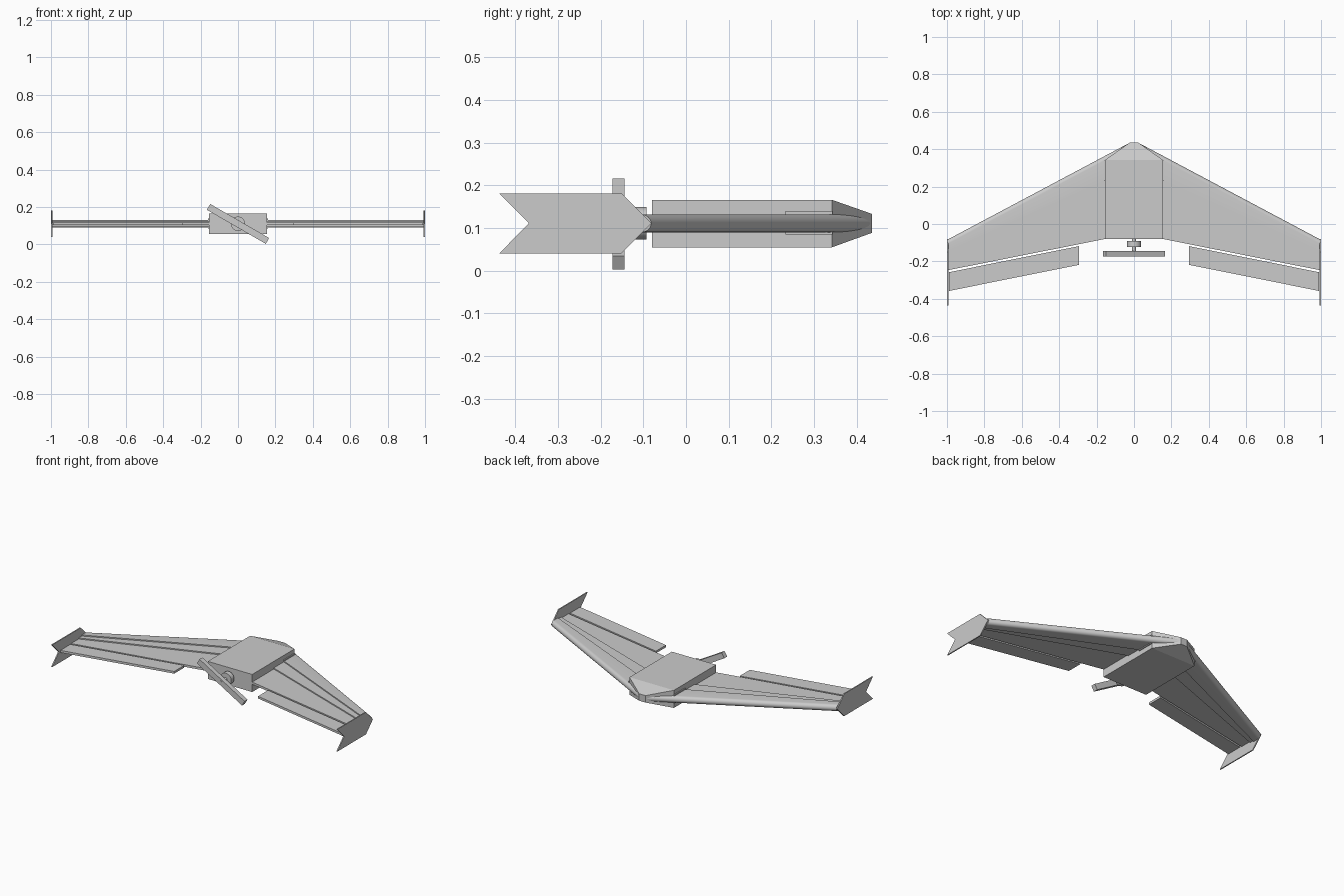
import bpy, bmesh, math
from mathutils import Matrix, Vector

if "Cube" in bpy.data.objects:
    bpy.data.objects.remove(bpy.data.objects["Cube"], do_unlink=True)

MID = 0.111  # height of the wing plane

grey = bpy.data.materials.new("light_grey")
grey.use_nodes = True
grey.diffuse_color = (0.6, 0.6, 0.6, 1)
grey.node_tree.nodes["Principled BSDF"].inputs["Base Color"].default_value = (0.6, 0.6, 0.6, 1)


def finish(name, bm, mirror=False, smooth=False):
    bmesh.ops.recalc_face_normals(bm, faces=bm.faces)
    mesh = bpy.data.meshes.new(name)
    bm.to_mesh(mesh)
    bm.free()
    mesh.materials.append(grey)
    ob = bpy.data.objects.new(name, mesh)
    bpy.context.collection.objects.link(ob)
    if smooth:
        bpy.ops.object.select_all(action='DESELECT')
        ob.select_set(True)
        bpy.context.view_layer.objects.active = ob
        bpy.ops.object.shade_smooth_by_angle(angle=math.radians(30))
    if mirror:
        mod = ob.modifiers.new("Mirror", 'MIRROR')
        mod.use_mirror_merge = False
    return ob


def loft(name, sections, **kw):
    """Join matching closed sections and cap both ends."""
    bm = bmesh.new()
    rings = [[bm.verts.new(p) for p in s] for s in sections]
    n = len(rings[0])
    for a, b in zip(rings, rings[1:]):
        for i in range(n):
            j = (i + 1) % n
            bm.faces.new((a[i], a[j], b[j], b[i]))
    bm.faces.new(rings[0])
    bm.faces.new(rings[-1])
    return finish(name, bm, **kw)


def rect(y, half_x, low, high):
    return [(-half_x, y, low), (half_x, y, low), (half_x, y, high), (-half_x, y, high)]


def box(name, size, centre, turn=0, **kw):
    bm = bmesh.new()
    m = Matrix.Translation(centre) @ Matrix.Rotation(turn, 4, 'Y') @ Matrix.Diagonal(Vector(size)).to_4x4()
    bmesh.ops.create_cube(bm, size=1, matrix=m)
    return finish(name, bm, **kw)


def cylinder(name, radius, y0, y1):
    bm = bmesh.new()
    m = Matrix.Translation((0, (y0 + y1) / 2, MID)) @ Matrix.Rotation(math.pi / 2, 4, 'X')
    bmesh.ops.create_cone(bm, cap_ends=True, segments=32, radius1=radius, radius2=radius,
                          depth=y1 - y0, matrix=m)
    return finish(name, bm, smooth=True)


# Fuselage pod with a tapered nose
loft("fuselage", [rect(-0.08, 0.155, 0.055, 0.166),
                  rect(0.342, 0.155, 0.055, 0.166),
                  rect(0.436, 0.022, 0.089, 0.133)])


# Swept wing: round leading edge, two steps down towards the trailing edge
def wing_section(x):
    def sweep(root, tip, x0=0.155):
        return root + (tip - root) * (x - x0) / (1 - x0)
    lead = sweep(0.436, -0.085, 0.02)
    step1, step2, trail = sweep(0.235, -0.145), sweep(0.135, -0.175), sweep(-0.08, -0.248)
    full, middle, thin = 0.021, 0.014, 0.007
    upper = [(trail, thin), (step2, thin), (step2, middle), (step1, middle), (step1, full)]
    arc = []
    for i in range(13):
        a = math.pi / 2 - math.pi * i / 12
        arc.append((lead - full * 1.13 * (1 - math.cos(a)), full * math.sin(a)))
    lower = [(y, -z) for y, z in reversed(upper)]
    return [(x, y, MID + z) for y, z in upper + arc + lower]


loft("wing", [wing_section(0.02), wing_section(0.994)], mirror=True, smooth=True)

# Thin collar where the wing meets the pod
box("wing_root_collar", (0.008, 0.11, 0.055), (0.157, 0.288, MID + 0.001), mirror=True)


# Elevons behind the trailing edge
def elevon_section(x, front, back):
    h = 0.007
    return [(x, front, MID - h), (x, back, MID - h), (x, back, MID + h), (x, front, MID + h)]


loft("elevon", [elevon_section(0.293, -0.118, -0.218),
                elevon_section(0.99, -0.258, -0.358)], mirror=True)

# Notched wingtip fins
fin = [(-0.437, 0.181), (-0.151, 0.181), (-0.081, MID), (-0.151, 0.041),
       (-0.437, 0.041), (-0.368, MID)]
loft("wingtip_fin", [[(x, y, z) for y, z in fin] for x in (0.993, 1.0)], mirror=True)

# Pusher motor, shaft and propeller
cylinder("motor", 0.038, -0.122, -0.092)
cylinder("motor_shaft", 0.01, -0.174, -0.075)
box("propeller", (0.364, 0.029, 0.036), (0, -0.158, 0.11), math.radians(30))
